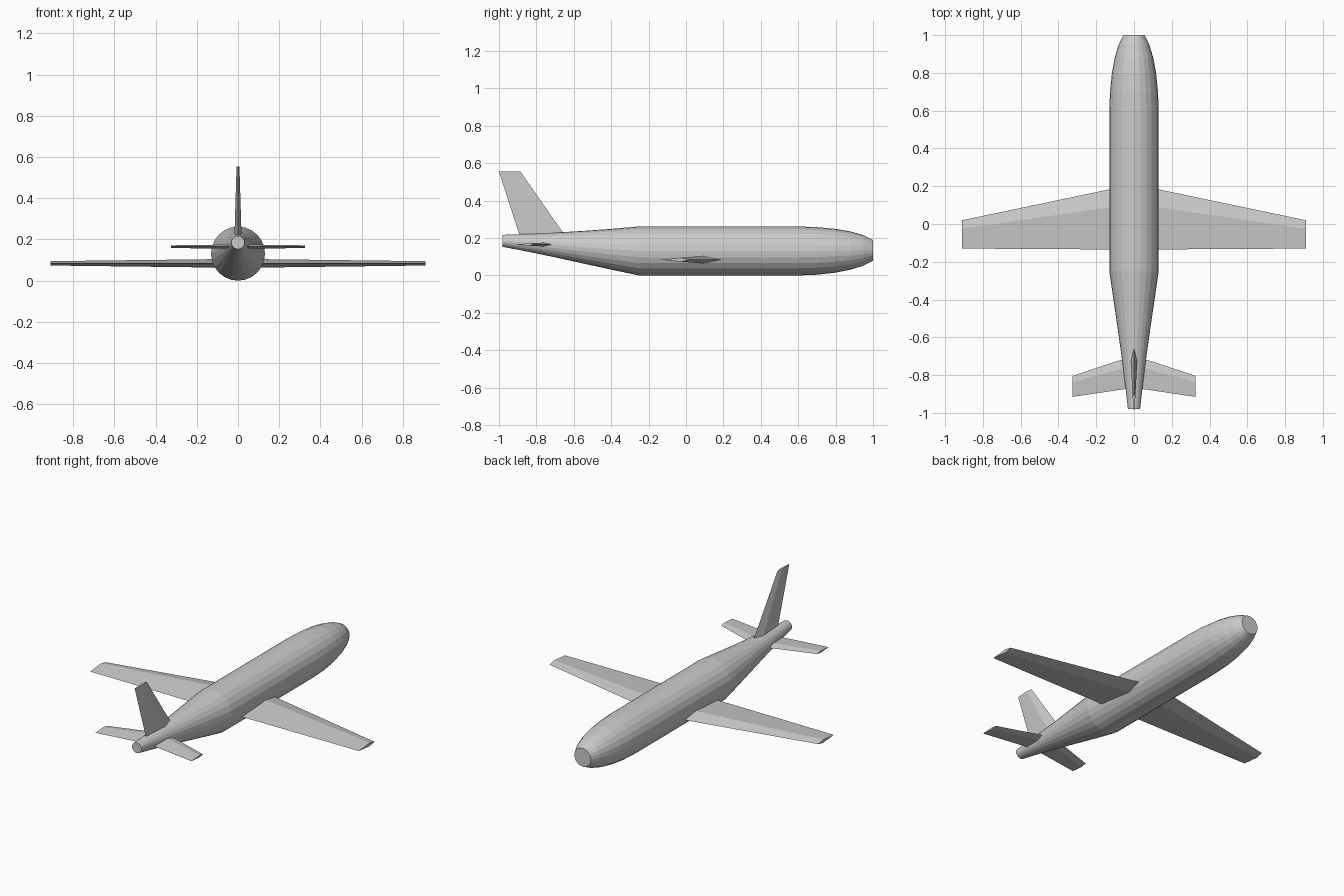
import bpy, bmesh
from math import cos, sin, pi
from mathutils import Vector

if "Cube" in bpy.data.objects:
    bpy.data.objects.remove(bpy.data.objects["Cube"])


def loft(name, rings):
    """Skin a list of closed rings of equal length and cap both ends."""
    bm = bmesh.new()
    loops = [[bm.verts.new(p) for p in ring] for ring in rings]
    n = len(loops[0])
    for a, b in zip(loops, loops[1:]):
        for i in range(n):
            j = (i + 1) % n
            bm.faces.new((a[i], a[j], b[j], b[i]))
    bm.faces.new(loops[0])
    bm.faces.new(loops[-1])
    bmesh.ops.recalc_face_normals(bm, faces=bm.faces)
    mesh = bpy.data.meshes.new(name)
    bm.to_mesh(mesh)
    bm.free()
    obj = bpy.data.objects.new(name, mesh)
    bpy.context.collection.objects.link(obj)
    return obj


def foil(origin, lead, trail, thick, normal):
    """Diamond wing section, thickest at 30% of the chord."""
    o, n = Vector(origin), Vector(normal) * thick / 2
    ridge = lead + (trail - lead) * 0.3
    at = lambda y: o + Vector((0, y, 0))
    return [at(lead), at(ridge) + n, at(trail), at(ridge) - n]


def mirror_x(obj):
    m = obj.modifiers.new("mirror", 'MIRROR')
    m.use_axis = (True, False, False)
    m.use_mirror_merge = False


# Fuselage: stations of (y, centre height, radius)
stations = [(-0.98, 0.185, 0.032), (-0.85, 0.175, 0.047), (-0.7, 0.163, 0.066),
            (-0.55, 0.151, 0.087), (-0.4, 0.140, 0.109), (-0.25, 0.131, 0.131),
            (0.6, 0.131, 0.131), (0.7, 0.131, 0.127), (0.8, 0.132, 0.117),
            (0.88, 0.133, 0.102), (0.95, 0.134, 0.081), (1.0, 0.134, 0.056)]
SIDES = 24
loft("fuselage", [[(r * cos(2 * pi * i / SIDES), y, z + r * sin(2 * pi * i / SIDES))
                   for i in range(SIDES)] for y, z, r in stations])

# Main wings
UP = (0, 0, 1)
mirror_x(loft("wings", [foil((0.06, 0, 0.084), 0.198, -0.135, 0.042, UP),
                        foil((0.91, 0, 0.084), 0.02, -0.13, 0.021, UP)]))

# Tailplanes
mirror_x(loft("tailplanes", [foil((0.02, 0, 0.165), -0.703, -0.87, 0.021, UP),
                             foil((0.325, 0, 0.165), -0.804, -0.915, 0.013, UP)]))

# Tail fin
SIDE = (1, 0, 0)
loft("tail_fin", [foil((0, 0, 0.175), -0.62, -0.877, 0.037, SIDE),
                  foil((0, 0, 0.555), -0.885, -1.0, 0.014, SIDE)])
